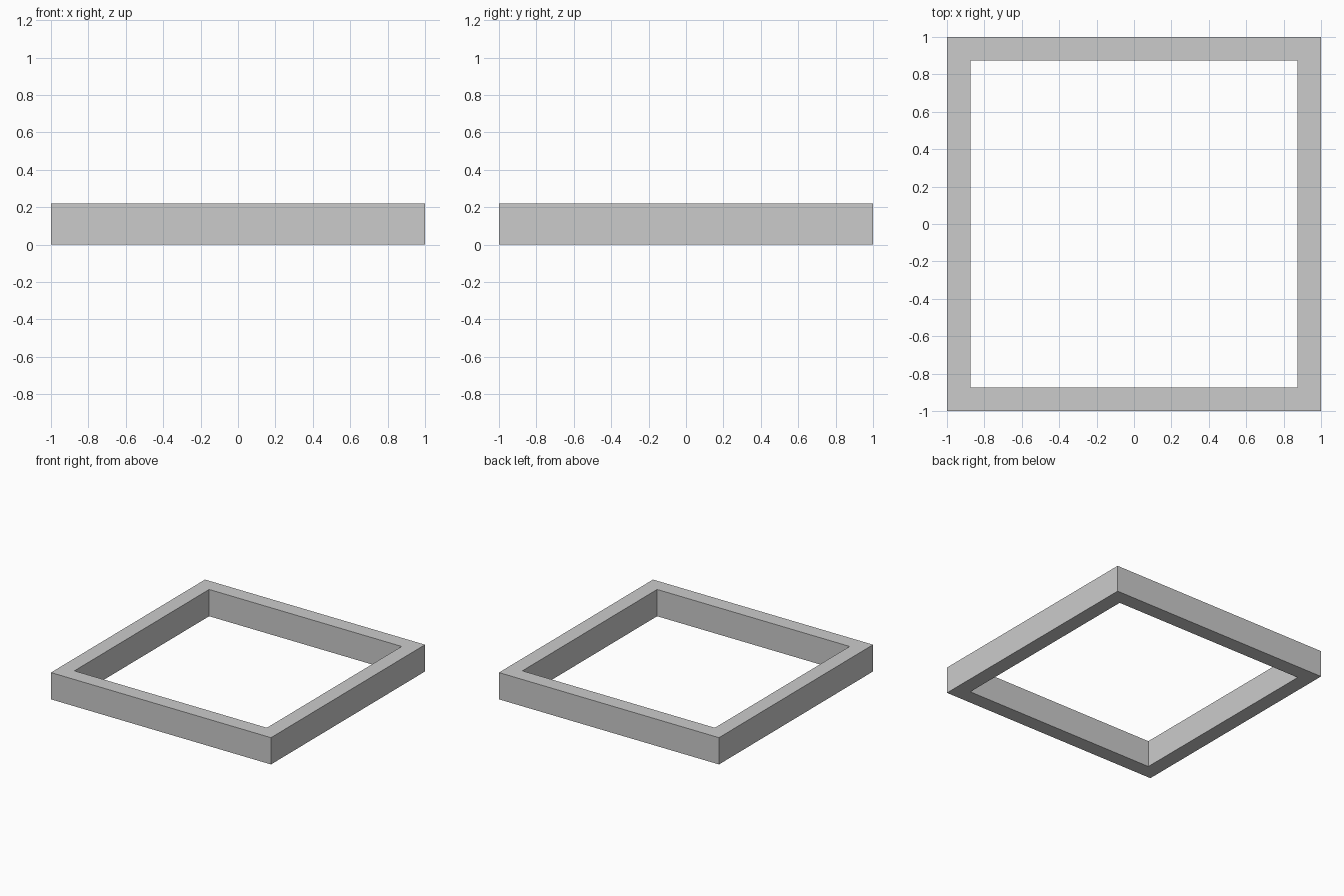
import bpy, bmesh

if "Cube" in bpy.data.objects:
    bpy.data.objects.remove(bpy.data.objects["Cube"])

OUTER, INNER, HEIGHT = 1.0, 0.875, 0.22
CORNERS = [(-1, -1), (1, -1), (1, 1), (-1, 1)]

bm = bmesh.new()


def square_loop(half, z):
    return [bm.verts.new((x * half, y * half, z)) for x, y in CORNERS]


# Rectangular wall section swept round the square: four loops joined in a ring
loops = [square_loop(OUTER, 0), square_loop(OUTER, HEIGHT),
         square_loop(INNER, HEIGHT), square_loop(INNER, 0)]
for k in range(4):
    a, b = loops[k], loops[(k + 1) % 4]
    for i in range(4):
        j = (i + 1) % 4
        bm.faces.new((a[i], a[j], b[j], b[i]))
bmesh.ops.recalc_face_normals(bm, faces=bm.faces)

# Square open frame
mesh = bpy.data.meshes.new("square_frame")
bm.to_mesh(mesh)
bm.free()
frame = bpy.data.objects.new("square_frame", mesh)
bpy.context.collection.objects.link(frame)
